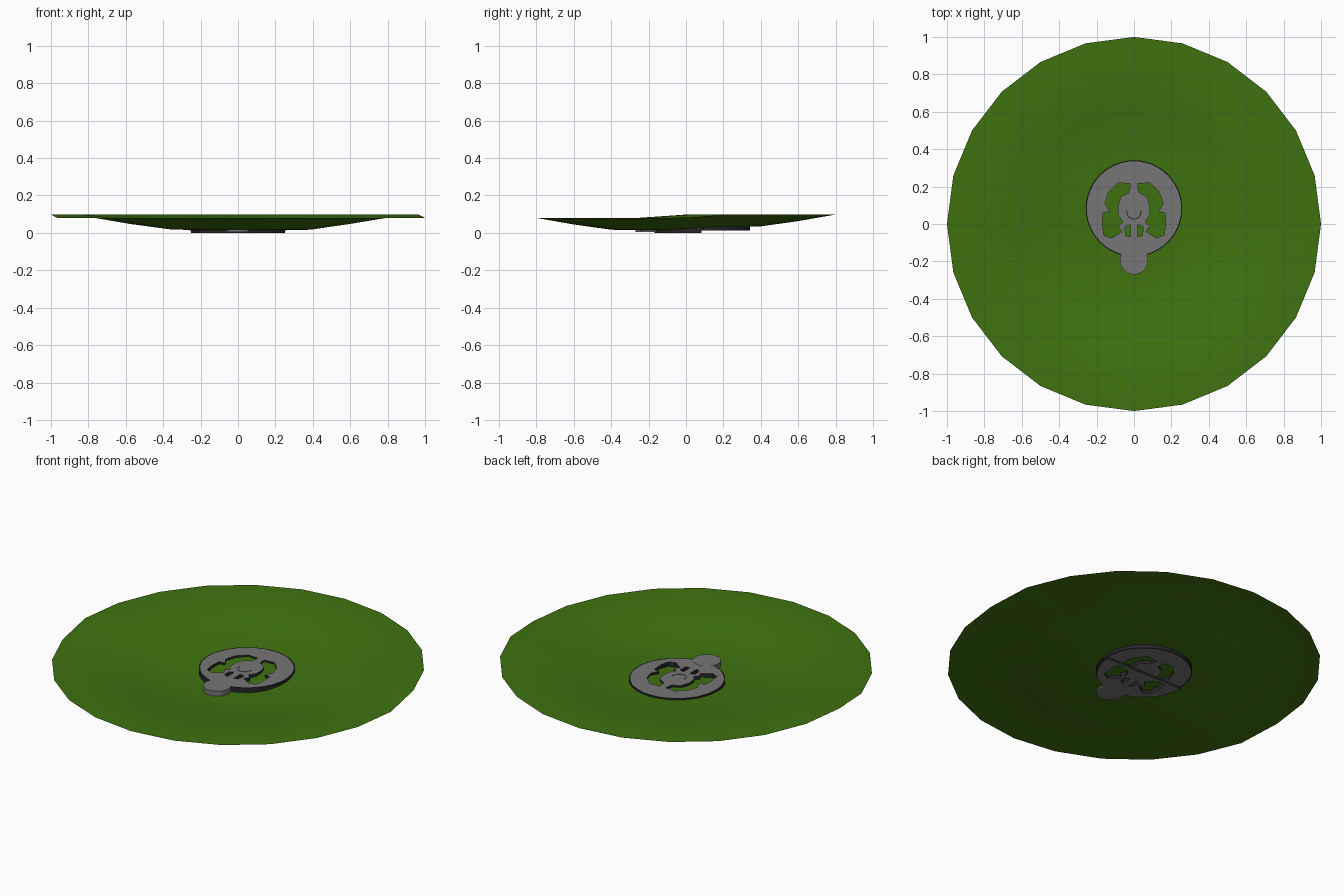
import bpy, bmesh, math

cube = bpy.data.objects.get("Cube")
if cube:
    bpy.data.objects.remove(cube)


def material(name, color):
    m = bpy.data.materials.new(name)
    m.use_nodes = True
    m.diffuse_color = (*color, 1)
    m.node_tree.nodes["Principled BSDF"].inputs["Base Color"].default_value = (*color, 1)
    return m


GREEN = material("leaf green", (0.05, 0.17, 0.005))
GRAY = material("stone gray", (0.18, 0.18, 0.18))
DARK = material("dark edge", (0.02, 0.018, 0.022))


def circle(r, cx=0, cy=0, n=48):
    return [(cx + r * math.cos(i * math.tau / n), cy + r * math.sin(i * math.tau / n))
            for i in range(n)]


def mirror(points):
    return [(-x, y) for x, y in reversed(points)]


def plate(name, outlines, z0, z1, face_mat, side_mat):
    """Flat extruded plate; outlines inside the first one become holes."""
    cu = bpy.data.curves.new(name + "_profile", "CURVE")
    cu.dimensions = "2D"
    cu.fill_mode = "BOTH"
    cu.extrude = (z1 - z0) / 2
    for pts in outlines:
        s = cu.splines.new("POLY")
        s.points.add(len(pts) - 1)
        for p, (x, y) in zip(s.points, pts):
            p.co = (x, y, 0, 1)
        s.use_cyclic_u = True
    tmp = bpy.data.objects.new(name + "_profile", cu)
    me = bpy.data.meshes.new_from_object(tmp)
    me.name = name
    bpy.data.objects.remove(tmp)
    me.materials.clear()
    me.materials.append(face_mat)
    me.materials.append(side_mat)
    bm = bmesh.new()
    bm.from_mesh(me)
    bmesh.ops.remove_doubles(bm, verts=bm.verts, dist=1e-5)
    bmesh.ops.recalc_face_normals(bm, faces=bm.faces)
    for f in bm.faces:
        f.smooth = False
        f.material_index = 0 if abs(f.normal.z) > 0.5 else 1
    bm.to_mesh(me)
    bm.free()
    ob = bpy.data.objects.new(name, me)
    bpy.context.collection.objects.link(ob)
    ob.location.z = (z0 + z1) / 2
    return ob


# Shallow dish with a gentle step running across it
RINGS = [(0.2, 0.013), (0.4, 0.017), (0.6, 0.045), (0.8, 0.08), (1.0, 0.08)]
SEGMENTS = 24


def step(x, y):
    t = min(1, max(0, (y - 0.13 * x) / 0.24 + 0.5))
    return 0.018 * t


bm = bmesh.new()
center = bm.verts.new((0, 0, 0.013 + step(0, 0)))
loops = [[bm.verts.new((x, y, z + step(x, y))) for x, y in circle(r, n=SEGMENTS)]
         for r, z in RINGS]
for i in range(SEGMENTS):
    j = (i + 1) % SEGMENTS
    bm.faces.new((center, loops[0][i], loops[0][j]))
    for a, b in zip(loops, loops[1:]):
        bm.faces.new((a[i], b[i], b[j], a[j]))
for f in bm.faces:
    f.smooth = True
me = bpy.data.meshes.new("ground_dish")
bm.to_mesh(me)
bm.free()
me.materials.append(GREEN)
bpy.context.collection.objects.link(bpy.data.objects.new("ground_dish", me))

# Pierced medallion: mirrored openings on both sides
CY = 0.083
large_hole = [(-.02, .215), (-.025, .17), (-.07, .145), (-.085, .10), (-.085, .05),
              (-.06, .01), (-.085, -.01), (-.065, -.04), (-.12, -.075), (-.16, -.06),
              (-.17, 0), (-.165, .06), (-.13, .065), (-.155, .11), (-.135, .17),
              (-.085, .22)]
small_hole = [(-.05, -.015), (-.02, -.005), (-.02, -.07), (-.045, -.06)]
holes = [large_hole, mirror(large_hole), small_hole, mirror(small_hole)]
plate("medallion", [circle(0.252, cy=CY)] + holes, 0.012, 0.042, GRAY, DARK)

# Lower layer under the front half
half = [(x, min(y, CY)) for x, y in circle(0.252, cy=CY) if y <= CY + 0.001]
front_holes = [[(x, min(y, 0.07)) for x, y in h if y < 0.07] for h in holes]
plate("medallion_lower_half", [half] + front_holes, 0.0, 0.0125, GRAY, DARK)

# Dark rim and front tab
plate("medallion_rim", [circle(0.258, cy=CY), circle(0.25, cy=CY)], 0.012, 0.042, DARK, DARK)
plate("front_tab", [circle(0.075, cy=-0.195, n=32)], 0.004, 0.043, GRAY, GRAY)

# Thin curved mark at the centre
arc = [math.radians(a) for a in range(170, 371, 20)]
outer = [(0.041 * math.cos(a), 0.065 + 0.041 * math.sin(a)) for a in arc]
inner = [(0.036 * math.cos(a), 0.065 + 0.036 * math.sin(a)) for a in reversed(arc)]
plate("centre_arc", [outer + inner], 0.041, 0.043, DARK, DARK)
